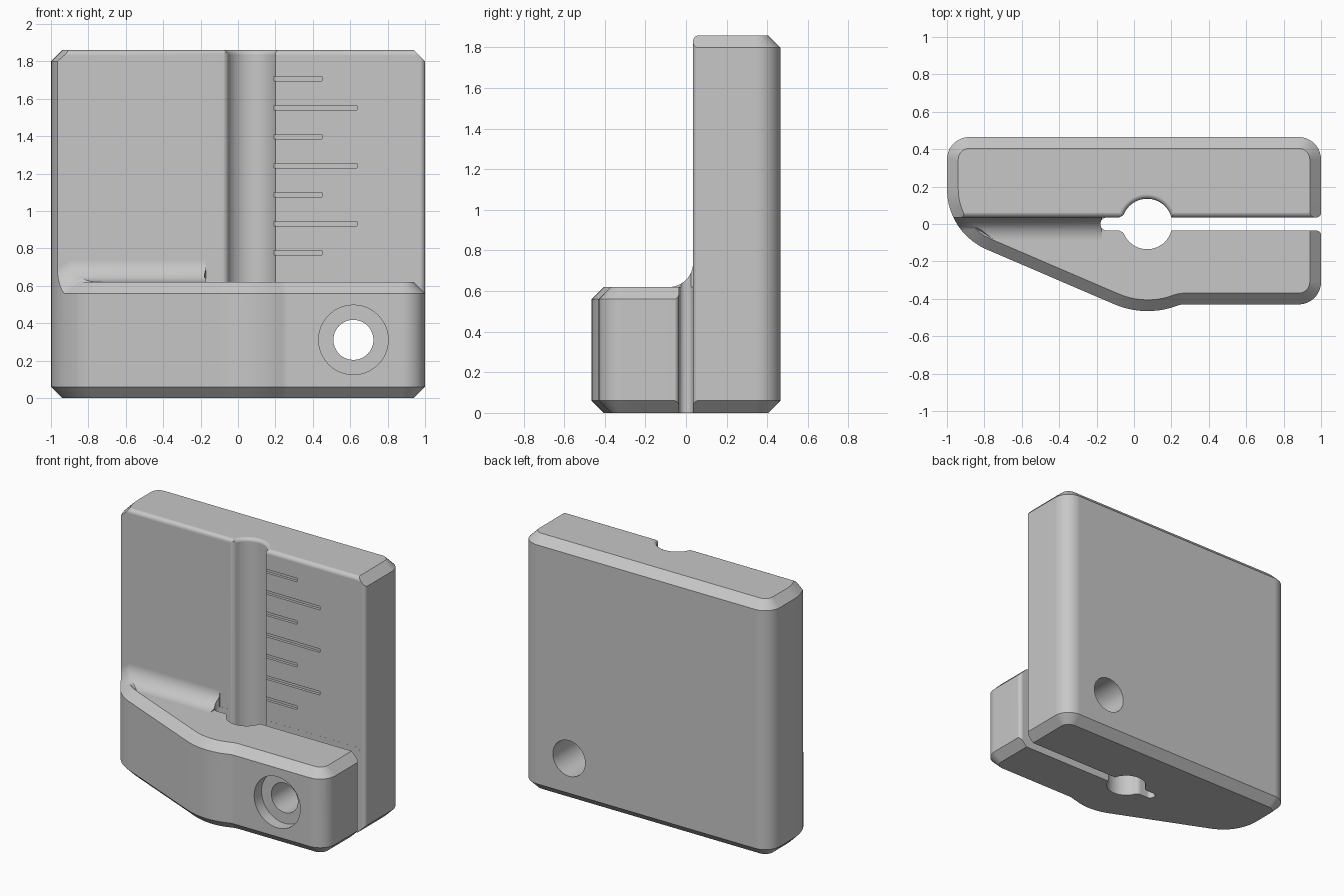
import bpy, bmesh, math
from mathutils import Vector

cube = bpy.data.objects.get("Cube")
if cube:
    bpy.data.objects.remove(cube)

grey = bpy.data.materials.new("light grey")
grey.use_nodes = True
colour = (0.57, 0.57, 0.57, 1)
grey.diffuse_color = colour
grey.node_tree.nodes["Principled BSDF"].inputs["Base Color"].default_value = colour


def rounded(corners, steps=10):
    """2D outline from (x, y, radius) corners."""
    out = []
    for i, (x, y, r) in enumerate(corners):
        p = Vector((x, y))
        if r == 0:
            out.append(p)
            continue
        a = (Vector(corners[i - 1][:2]) - p).normalized()
        b = (Vector(corners[(i + 1) % len(corners)][:2]) - p).normalized()
        half = a.angle(b) / 2
        centre = p + (a + b).normalized() * r / math.sin(half)
        start = p + a * r / math.tan(half) - centre
        end = p + b * r / math.tan(half) - centre
        sweep = math.atan2(start.x * end.y - start.y * end.x, start.dot(end))
        for k in range(steps + 1):
            t = sweep * k / steps
            c, s = math.cos(t), math.sin(t)
            out.append(centre + Vector((c * start.x - s * start.y, s * start.x + c * start.y)))
    return out


def inset(points, d):
    """Move a counter-clockwise outline inwards."""
    out = []
    for i, p in enumerate(points):
        a = (p - points[i - 1]).normalized()
        b = (points[(i + 1) % len(points)] - p).normalized()
        na, nb = Vector((-a.y, a.x)), Vector((-b.y, b.x))
        out.append(p + (na + nb) * d / (1 + na.dot(nb)))
    return out


def loft(name, sections):
    """Closed solid through equal-length rings of 3D points."""
    bm = bmesh.new()
    rings = [[bm.verts.new(p) for p in s] for s in sections]
    n = len(rings[0])
    for lo, hi in zip(rings, rings[1:]):
        for i in range(n):
            bm.faces.new((lo[i], lo[(i + 1) % n], hi[(i + 1) % n], hi[i]))
    bm.faces.new(rings[0][::-1])
    bm.faces.new(rings[-1])
    bmesh.ops.recalc_face_normals(bm, faces=bm.faces)
    mesh = bpy.data.meshes.new(name)
    bm.to_mesh(mesh)
    bm.free()
    mesh.materials.append(grey)
    ob = bpy.data.objects.new(name, mesh)
    bpy.context.collection.objects.link(ob)
    return ob


def level(points, z):
    return [(p.x, p.y, z) for p in points]


def circle(x, y, r, n=48):
    return [Vector((x + r * math.cos(2 * math.pi * i / n), y + r * math.sin(2 * math.pi * i / n)))
            for i in range(n)]


def box(name, x0, x1, y0, y1, z0, z1):
    ring = [Vector(p) for p in ((x0, y0), (x1, y0), (x1, y1), (x0, y1))]
    return loft(name, [level(ring, z0), level(ring, z1)])


def cut(target, tool):
    mod = target.modifiers.new("cut", 'BOOLEAN')
    mod.operation, mod.solver, mod.object = 'DIFFERENCE', 'EXACT', tool
    bpy.context.view_layer.objects.active = target
    bpy.ops.object.modifier_apply(modifier=mod.name)
    bpy.data.objects.remove(tool)


# Full-height body from the footprint, with chamfered ends
BEVEL, FACE, TOP, STEP = 0.06, 0.035, 1.86, 0.62
footprint = rounded([(1, 0.465, 0.12), (-1, 0.465, 0.12), (-1, -0.045, 0.35),
                     (0.06, -0.5, 0.45), (0.25, -0.43, 0.1), (1, -0.43, 0.12)])
inner = inset(footprint, BEVEL)
body = loft("clamp_body", [level(inner, 0), level(footprint, BEVEL),
                           level(footprint, TOP - BEVEL), level(inner, TOP)])

# Space above the low jaw; its rear edge softens the top of the plate
rim = TOP + 0.0005
space = rounded([(-1, STEP - 0.09, 0), (FACE, STEP - 0.09, 0), (FACE, rim, 0.03),
                 (0.09, rim, 0), (0.09, 2, 0), (-1, 2, 0)], 6)
front_space = loft("front_space", [[(x, p.x, p.y) for p in space] for x in (-1.5, 1.5)])

# Keep the jaw's chamfered top out of that space
cut(front_space, loft("jaw_top", [level(inset(footprint, -BEVEL), STEP - 2 * BEVEL),
                                  level(inner, STEP)]))

# Keep a concave fillet between jaw and plate, dropping along the left chamfer
R, SKEW = 0.12, 1.25


def fillet_section(x, z, skew):
    pts = [(FACE + 0.05, z - 0.05), (FACE - R, z - 0.05)]
    for k in range(13):
        t = math.pi / 2 * k / 12
        pts.append((FACE - R + R * math.sin(t), z + R - R * math.cos(t)))
    pts.append((FACE + 0.05, z + R))
    return [(x + skew * (FACE - y), y, zz) for y, zz in pts]


cut(front_space, loft("jaw_fillet", [fillet_section(-0.17, STEP, 0),
                                     fillet_section(-0.9, STEP, SKEW),
                                     fillet_section(-1.14, STEP - 0.18, SKEW)]))
cut(body, front_space)

# Slot with a round end, softened neck beside the bore, and rounded mouth
h, mouth = FACE - 0.0005, 1.002
half_slot = [(-0.18, -h, 0.034), (-0.062, -h, 0.045), (-0.04, -0.078, 0), (0.1, -0.078, 0),
             (0.1, -h, 0), (mouth, -h, 0.03), (mouth, -0.07, 0), (1.2, -0.07, 0)]
slot = rounded(half_slot + [(x, -y, r) for x, y, r in reversed(half_slot)], 6)
cut(body, loft("slot", [level(slot, -0.1), level(slot, 2)]))

# Rod bore and groove, flared at the top
bore, lip = 0.135, 0.025
rings = [level(circle(0.07, 0, bore), -0.1)]
for k in range(6):
    t = math.pi / 2 * k / 5
    rings.append(level(circle(0.07, 0, bore + lip - lip * math.cos(t)), TOP - lip + lip * math.sin(t)))
rings.append(level(circle(0.07, 0, bore + lip), 2))
cut(body, loft("rod_bore", rings))

# Screw hole, counterbore and wider rear hole
for name, r, z, y0, y1 in (("screw_hole", 0.107, 0.311, -1, 0.01),
                           ("counterbore", 0.186, 0.311, -1, -0.345),
                           ("rear_hole", 0.13, 0.314, 0, 1)):
    ring = circle(0.617, z, r)
    cut(body, loft(name, [[(p.x, y, p.y) for p in ring] for y in (y0, y1)]))

# Engraved scale marks, alternately short and long
for i in range(7):
    z = 0.777 + 0.155 * i
    cut(body, box("scale_mark", 0.185, 0.635 if i % 2 else 0.45, 0, FACE + 0.02,
                  z - 0.013, z + 0.013))

# Smooth the curves, keep chamfer edges crisp
bpy.ops.object.select_all(action='DESELECT')
body.select_set(True)
bpy.context.view_layer.objects.active = body
bpy.ops.object.shade_smooth_by_angle(angle=math.radians(30))
normals = body.modifiers.new("even_shading", 'WEIGHTED_NORMAL')
normals.keep_sharp = True
